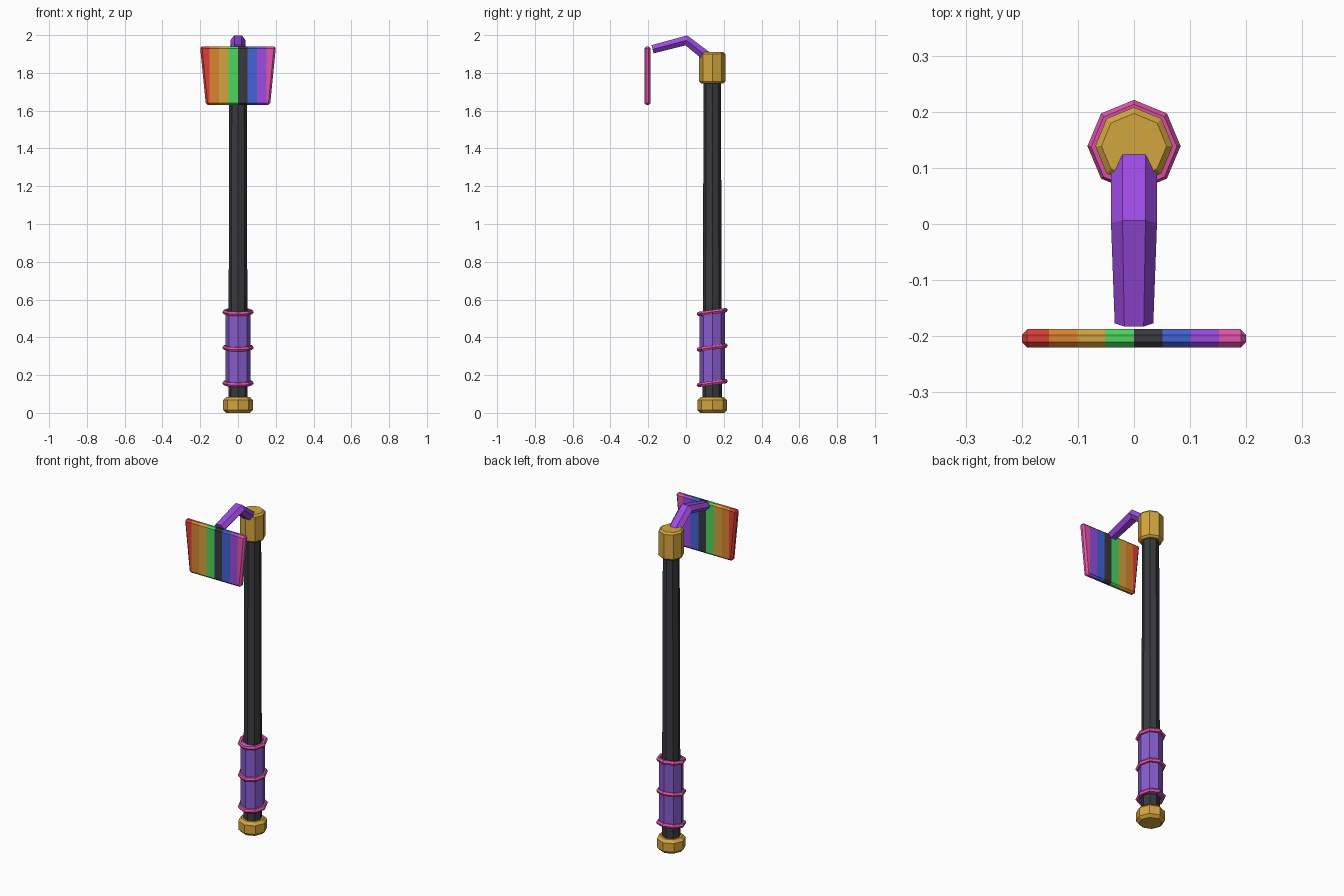
import bpy, bmesh, math
from mathutils import Vector

cube = bpy.data.objects.get("Cube")
if cube:
    bpy.data.objects.remove(cube, do_unlink=True)


def material(name, r, g, b):
    lin = [((c / 255 + 0.055) / 1.055) ** 2.4 for c in (r, g, b)]
    m = bpy.data.materials.new(name)
    m.use_nodes = True
    m.diffuse_color = (*lin, 1)
    m.node_tree.nodes["Principled BSDF"].inputs["Base Color"].default_value = (*lin, 1)
    return m


red = material("red", 222, 64, 54)
orange = material("orange", 220, 132, 48)
gold = material("gold", 212, 166, 62)
green = material("green", 76, 214, 94)
charcoal = material("charcoal", 57, 58, 63)
blue = material("blue", 68, 98, 214)
purple = material("purple", 156, 76, 226)
pink = material("pink", 228, 86, 172)
lilac = material("grip lilac", 134, 92, 204)

AXIS_Y = 0.139   # centre line of the handle


def finish(name, bm, *mats):
    bmesh.ops.recalc_face_normals(bm, faces=bm.faces)
    mesh = bpy.data.meshes.new(name)
    bm.to_mesh(mesh)
    bm.free()
    for m in mats:
        mesh.materials.append(m)
    ob = bpy.data.objects.new(name, mesh)
    bpy.context.collection.objects.link(ob)
    return ob


def skin(bm, loops):
    """Bridge successive vertex loops and cap both ends."""
    n = len(loops[0])
    for a, b in zip(loops, loops[1:]):
        for i in range(n):
            j = (i + 1) % n
            bm.faces.new((a[i], a[j], b[j], b[i]))
    bm.faces.new(loops[0])
    bm.faces.new(loops[-1])


def octagon_post(name, profile, mat):
    """Eight-sided turned part from (radius, height) pairs."""
    bm = bmesh.new()
    loops = []
    for r, z in profile:
        loops.append([bm.verts.new((r * math.cos(k * math.tau / 8),
                                    AXIS_Y + r * math.sin(k * math.tau / 8), z))
                      for k in range(8)])
    skin(bm, loops)
    return finish(name, bm, mat)


def chamfered(r, low, high, c):
    return [(r - c, low), (r, low + c), (r, high - c), (r - c, high)]


# Handle, grip and metal ends
octagon_post("shaft", [(0.051, 0.05), (0.046, 1.8)], charcoal)
octagon_post("grip", [(0.067, 0.155), (0.067, 0.535)], lilac)
octagon_post("pommel", chamfered(0.079, 0.0, 0.083, 0.016), gold)
octagon_post("head_cap", chamfered(0.069, 1.743, 1.91, 0.011), gold)

# Tilted bands around the grip
for i, z in enumerate((0.158, 0.346, 0.534)):
    bpy.ops.mesh.primitive_torus_add(
        major_segments=8, minor_segments=6, major_radius=0.07, minor_radius=0.013,
        location=(0, AXIS_Y, z), rotation=(math.radians(8), 0, 0))
    band = bpy.context.object
    band.name = f"grip_band_{i + 1}"
    band.data.materials.append(pink)

# Bent six-sided arm: (y, z, scale, tilt of the cross-section)
bm = bmesh.new()
loops = []
for y, z, s, tilt in ((-0.177, 1.925, 0.84, 15), (0.002, 1.972, 1, -10), (0.13, 1.872, 1, -37)):
    t = math.radians(tilt)
    up = Vector((0, -math.sin(t), math.cos(t)))
    side = Vector((1, 0, 0))
    loops.append([bm.verts.new(Vector((0, y, z))
                               + side * (0.041 * s * math.cos(k * math.tau / 6))
                               + up * (0.031 * s * math.sin(k * math.tau / 6)))
                  for k in range(6)])
skin(bm, loops)
finish("arm", bm, purple)

# Tapered, chamfered panel cut into eight upright stripes
TOP, BOTTOM, PANEL_Y, HALF = 1.94, 1.63, -0.204, 0.0165
bm = bmesh.new()
loops = []
for y in (PANEL_Y - HALF, PANEL_Y + HALF):
    loops.append([bm.verts.new((x, y, z)) for x, z in
                  ((-0.17, BOTTOM), (0.17, BOTTOM), (0.201, TOP), (-0.201, TOP))])
skin(bm, loops)
bmesh.ops.recalc_face_normals(bm, faces=bm.faces)
bmesh.ops.bevel(bm, geom=bm.edges[:], offset=0.01, segments=1,
                affect='EDGES', profile=0.5)
STRIPE = 0.0505
for k in range(-3, 4):
    bmesh.ops.bisect_plane(bm, geom=bm.verts[:] + bm.edges[:] + bm.faces[:],
                           plane_co=(k * STRIPE, 0, 0), plane_no=(1, 0, 0))
for f in bm.faces:
    x = f.calc_center_median().x
    f.material_index = max(0, min(7, math.floor(x / STRIPE) + 4))
finish("striped_panel", bm, red, orange, gold, green, charcoal, blue, purple, pink)
